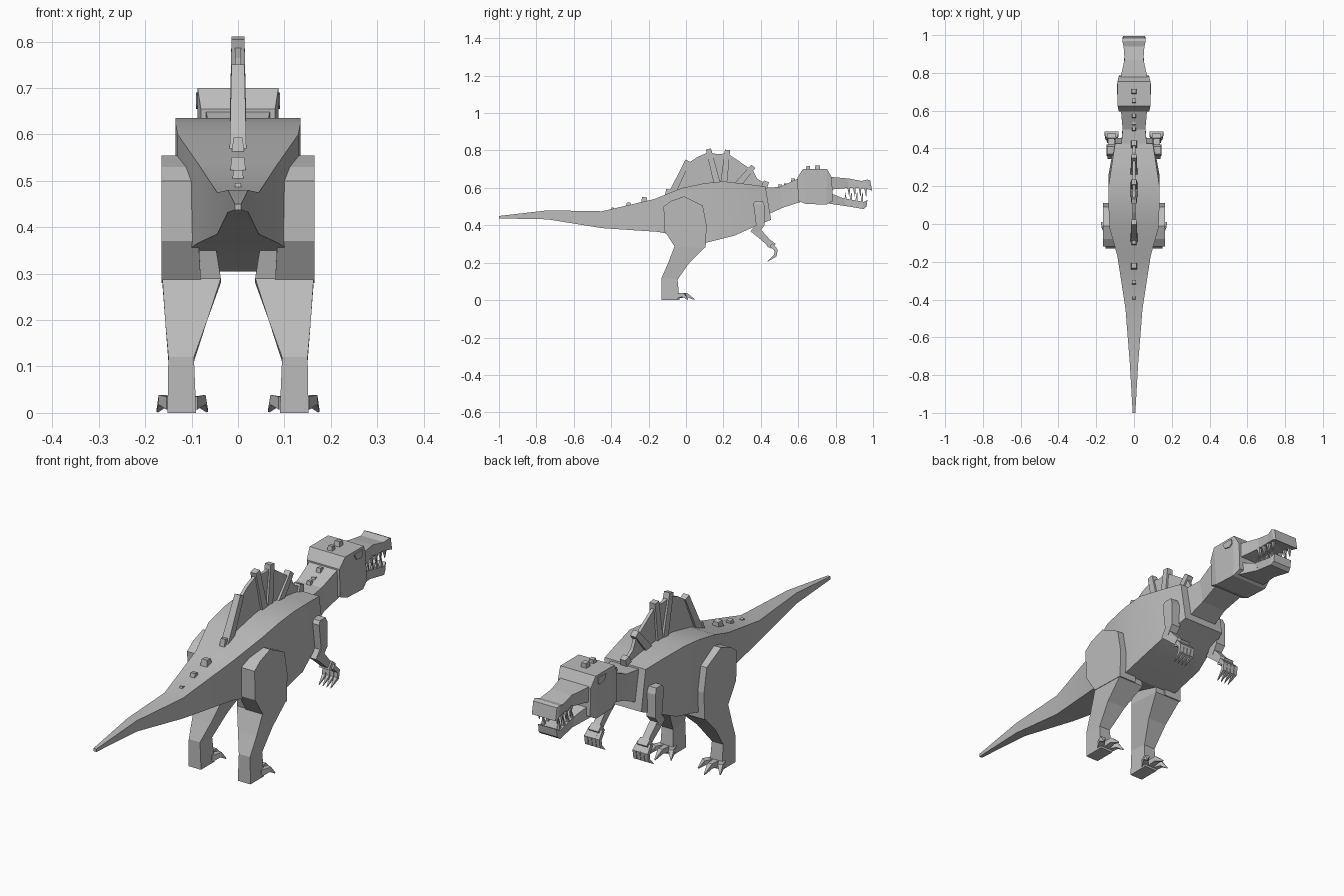
import bpy, bmesh
from mathutils import Vector

if "Cube" in bpy.data.objects:
    bpy.data.objects.remove(bpy.data.objects["Cube"], do_unlink=True)

hide = bpy.data.materials.new("grey hide")
hide.use_nodes = True
GREY = (0.5, 0.5, 0.5, 1)
hide.diffuse_color = GREY
hide.node_tree.nodes["Principled BSDF"].inputs["Base Color"].default_value = GREY


def loft(name, rings, mirror=False, smooth=False):
    """Skin matching rings of points and cap both ends."""
    bm = bmesh.new()
    loops = [[bm.verts.new(p) for p in ring] for ring in rings]
    n = len(loops[0])
    for a, b in zip(loops, loops[1:]):
        for i in range(n):
            j = (i + 1) % n
            bm.faces.new((a[i], a[j], b[j], b[i]))
    bm.faces.new(loops[0])
    bm.faces.new(loops[-1])
    bmesh.ops.recalc_face_normals(bm, faces=bm.faces)
    mesh = bpy.data.meshes.new(name)
    bm.to_mesh(mesh)
    bm.free()
    mesh.materials.append(hide)
    obj = bpy.data.objects.new(name, mesh)
    bpy.context.collection.objects.link(obj)
    if mirror:
        obj.modifiers.new("mirror", "MIRROR")
    if smooth:
        bpy.ops.object.select_all(action="DESELECT")
        obj.select_set(True)
        bpy.context.view_layer.objects.active = obj
        bpy.ops.object.shade_smooth_by_angle(angle=0.5)
    return obj


def box_loft(name, sections, smooth=False):
    """Sections along y: y at bottom, y at top, half width, bottom, top."""
    return loft(name, [[(-w, yb, lo), (w, yb, lo), (w, yt, hi), (-w, yt, hi)]
                       for yb, yt, w, lo, hi in sections], smooth=smooth)


def limb(name, pairs, mirror=True):
    """Pairs of rear and front (y, z) points with inner and outer x."""
    return loft(name, [[(xi, *r), (xo, *r), (xo, *f), (xi, *f)]
                       for r, f, xi, xo in pairs], mirror)


def spike(name, points, widths, mirror=True):
    """Square tapering rod along a path."""
    pts = [Vector(p) for p in points]
    rings = []
    for i, (p, w) in enumerate(zip(pts, widths)):
        t = (pts[min(i + 1, len(pts) - 1)] - pts[max(i - 1, 0)]).normalized()
        ref = Vector((1, 0, 0)) if abs(t.x) < 0.8 else Vector((0, 0, 1))
        u = (ref - t * ref.dot(t)).normalized() * w
        v = t.cross(u)
        rings.append([p + u + v, p - u + v, p - u - v, p + u - v])
    return loft(name, rings, mirror)


# Torso and tail
box_loft("body_and_tail", [
    (-1, -1, .007, .437, .45), (-.74, -.74, .022, .432, .48),
    (-.45, -.45, .045, .385, .475), (-.15, -.17, .088, .365, .54),
    (0, -.02, .13, .335, .6), (.1, .1, .135, .305, .625),
    (.26, .2, .135, .345, .635), (.37, .33, .115, .395, .62),
    (.455, .425, .1, .43, .607)], smooth=True)
box_loft("neck", [(.42, .42, .068, .45, .6), (.52, .5, .06, .495, .605),
                  (.63, .61, .07, .53, .655)])

# Head and jaws
box_loft("skull", [(.6, .595, .08, .53, .655), (.64, .625, .087, .515, .7),
                   (.75, .755, .087, .51, .7), (.785, .78, .08, .53, .655)])
box_loft("upper_jaw", [(.76, .76, .075, .59, .66), (.87, .87, .05, .6, .65),
                       (.94, .94, .055, .598, .637), (.985, .97, .062, .59, .645),
                       (.995, .985, .058, .585, .64)])
box_loft("lower_jaw", [(.75, .75, .07, .518, .58), (.86, .84, .045, .502, .545),
                       (.95, .95, .05, .487, .525), (.965, .97, .045, .5, .535)])
loft("eye", [[(x, .715 + a, .675 + b) for a, b in
              ((-.03, .012), (.025, .015), (.03, -.008), (.015, -.02), (-.015, -.014))]
             for x in (.082, .091)], mirror=True)
for i, y in enumerate((.87, .9, .93, .96)):
    spike(f"upper_tooth_{i}", [(.044, y, .605), (.044, y + .003, .555)], (.008, .001))
    spike(f"lower_tooth_{i}", [(.038, y - .02, .515), (.038, y - .015, .575)], (.008, .001))

# Sail membrane and its spines
outline = [(-.09, .56), (.01, .73), (.06, .765), (.12, .79), (.17, .78), (.22, .785),
           (.28, .745), (.36, .69), (.38, .65), (.43, .62), (.4, .58)]
loft("sail", [[(x, y, z) for y, z in outline] for x in (-.007, .007)])
for i, (base, tip) in enumerate([((-.08, .56), (.01, .745)), ((.17, .61), (.12, .808)),
                                 ((.2, .61), (.222, .803)), ((.27, .61), (.36, .715)),
                                 ((.41, .58), (.43, .635))]):
    spike(f"sail_spine_{i}", [(0, *base), (0, *tip)], (.018, .014), mirror=False)

# Small bumps along the spine
for i, (y, z, w) in enumerate([(-.395, .48, .009), (-.31, .5, .014), (-.225, .52, .019),
                               (-.1, .57, .014), (.5, .6, .012), (.53, .605, .012),
                               (.57, .63, .013), (.65, .695, .014), (.7, .695, .016)]):
    spike(f"back_bump_{i}", [(0, y, z - .015), (0, y + .004, z + 1.6 * w)],
          (w, w * .7), mirror=False)

# Hind legs
limb("thigh", [((-.08, .53), (-.01, .555), .09, .165), ((-.12, .5), (.09, .505), .09, .165),
               ((-.115, .37), (.11, .4), .085, .165), ((-.06, .285), (.105, .28), .08, .165)])
limb("shin", [((-.08, .37), (.09, .38), .05, .16), ((-.06, .29), (.1, .28), .037, .163),
              ((-.095, .2), (.018, .2), .066, .157), ((-.13, .12), (-.045, .11), .095, .15),
              ((-.13, 0), (-.035, 0), .09, .152)])
for i, (x, dx, dy) in enumerate([(.1, -.034, .045), (.121, 0, .08), (.142, .032, .045)]):
    spike(f"toe_{i}", [(x, -.05, .022), (x + dx * .6, -.035 + dy * .5, .027),
                       (x + dx, -.035 + dy, .003)], (.014, .011, .002))

# Arms and clawed hands
limb("upper_arm", [((.37, .53), (.41, .53), .1, .142), ((.36, .515), (.42, .505), .1, .145),
                   ((.375, .4), (.42, .4), .1, .145), ((.35, .37), (.385, .355), .105, .14)])
limb("forearm", [((.345, .368), (.37, .4), .105, .14), ((.38, .34), (.405, .372), .105, .14),
                 ((.445, .285), (.465, .305), .103, .135)])
limb("wrist", [((.43, .29), (.455, .32), .095, .143), ((.455, .275), (.48, .3), .095, .143)])
for i, x in enumerate((.09, .109, .128, .147)):
    spike(f"finger_{i}", [(.119 + (x - .119) * .8, .455, .295), (x, .482, .268),
                          (x, .478, .238), (x, .437, .207)], (.01, .009, .008, .001))
